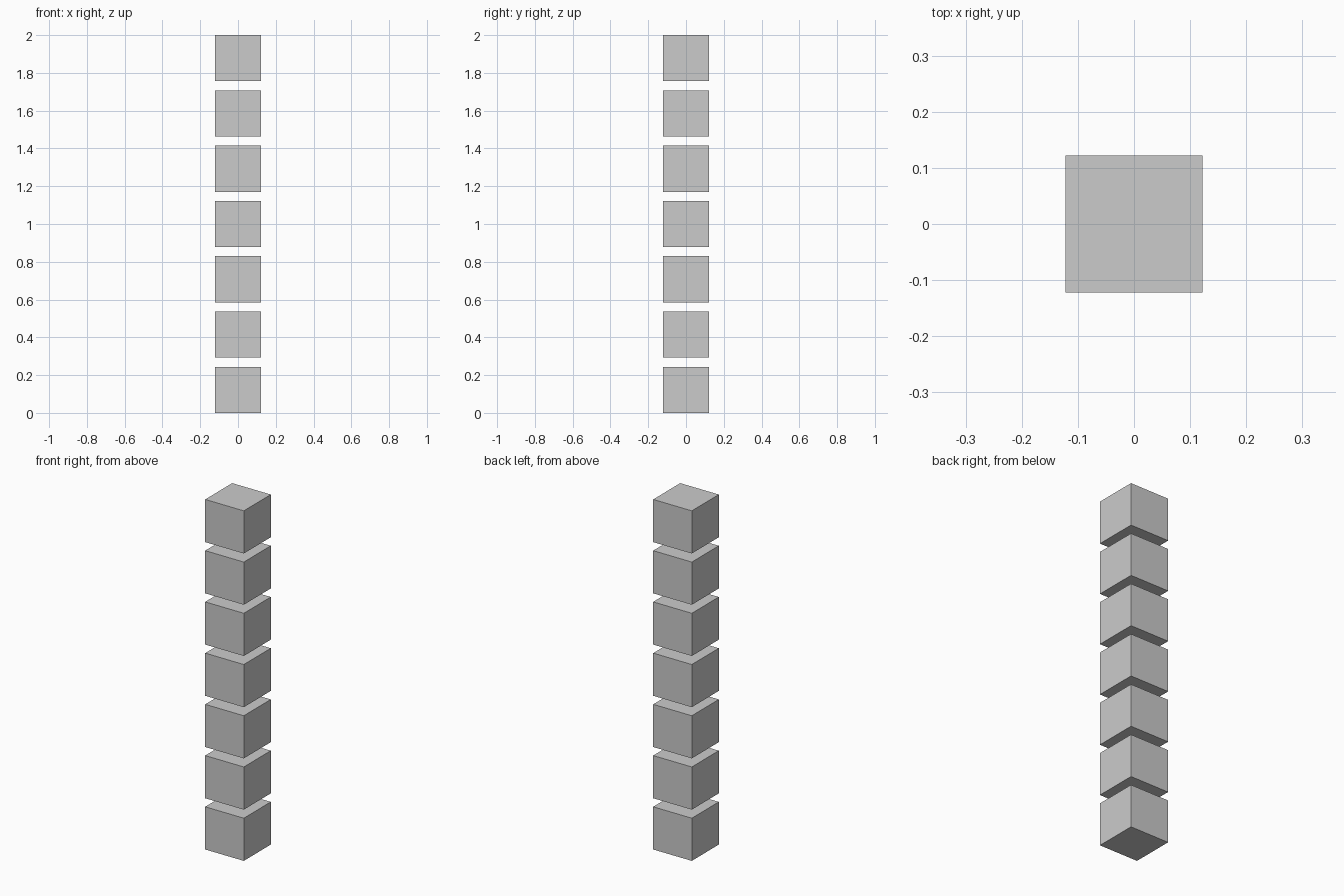
import bpy

if "Cube" in bpy.data.objects:
    bpy.data.objects.remove(bpy.data.objects["Cube"])

# Seven equal cubes stacked with gaps of a fifth of a cube
COUNT = 7
SIZE = 2 / 8.2
PITCH = SIZE * 1.2

for i in range(COUNT):
    bpy.ops.mesh.primitive_cube_add(size=SIZE, location=(0, 0, SIZE / 2 + i * PITCH))
    bpy.context.object.name = f"stacked_cube_{i + 1}"
